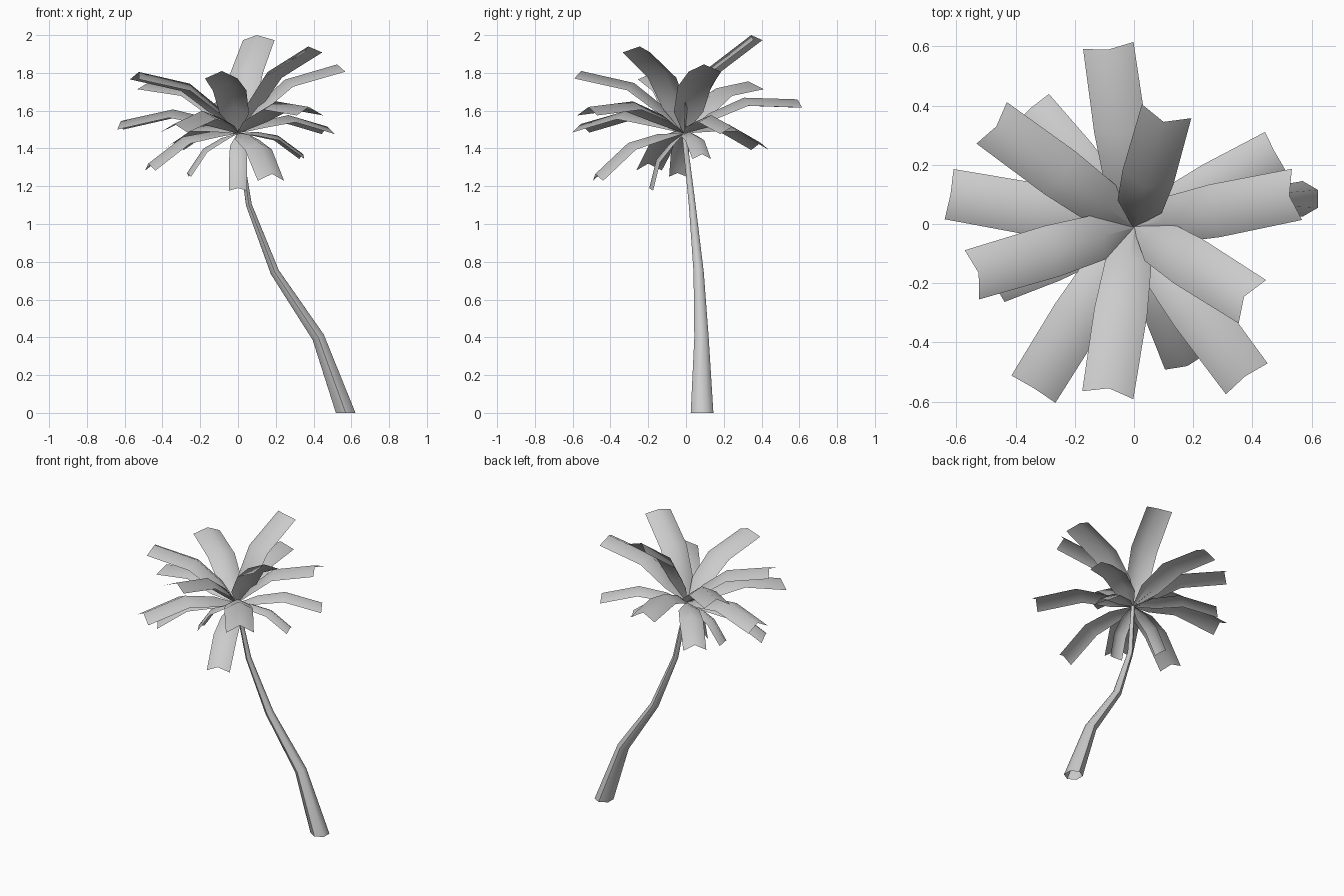
import bpy, bmesh
from math import cos, sin, pi
from mathutils import Vector

if "Cube" in bpy.data.objects:
    bpy.data.objects.remove(bpy.data.objects["Cube"])

CROWN = Vector((0, -0.01, 1.48))


def make_object(name, bm, angle):
    mesh = bpy.data.meshes.new(name)
    bm.to_mesh(mesh)
    bm.free()
    obj = bpy.data.objects.new(name, mesh)
    bpy.context.collection.objects.link(obj)
    bpy.ops.object.select_all(action='DESELECT')
    obj.select_set(True)
    bpy.context.view_layer.objects.active = obj
    bpy.ops.object.shade_smooth_by_angle(angle=angle)
    return obj


def skin(bm, rows, closed=False):
    """Bridge consecutive rows of points with quads."""
    rows = [[bm.verts.new(p) for p in row] for row in rows]
    for a, b in zip(rows, rows[1:]):
        n = len(a)
        for i in range(n if closed else n - 1):
            j = (i + 1) % n
            bm.faces.new((a[i], a[j], b[j], b[i]))


# Trunk: leaning, tapering six-sided tube, open at the bottom
path = [((0.57, 0.085, 0), 0.06), ((0.425, 0.082, 0.40), 0.038),
        ((0.195, 0.067, 0.745), 0.027), ((0.058, 0.033, 1.10), 0.018),
        ((0.0, -0.01, 1.48), 0.012)]
pts = [Vector(p) for p, r in path]
rings = []
for k, (p, r) in enumerate(path):
    if k == 0:
        axis = Vector((0, 0, 1))
    else:
        axis = (pts[min(k + 1, len(pts) - 1)] - pts[k - 1]).normalized()
    u = Vector((0, 1, 0)).cross(axis).normalized()
    v = axis.cross(u)
    rings.append([pts[k] + r * (cos(a) * u + sin(a) * v)
                  for a in (pi / 6 + i * pi / 3 for i in range(6))])
bm = bmesh.new()
skin(bm, rings, closed=True)
make_object("trunk", bm, pi / 3)

# Frond section rows: distance along, arch height, half width, edge drop (unit length)
PROFILE = [(0, 0, 0.008, 0.0), (0.25, 0.10, 0.122, 0.06),
           (0.57, 0.142, 0.14, 0.07), (1, 0, 0.136, 0.072)]


def frond(name, tip):
    chord = Vector(tip) - CROWN
    size = chord.length
    out = chord.normalized()
    side = Vector((0, 0, 1)).cross(out).normalized()
    up = out.cross(side)
    rows = []
    for along, arch, half, drop in PROFILE:
        mid = CROWN + size * (along * out + arch * up)
        rows.append([mid + size * (s * half * side - abs(s) * drop * up)
                     for s in (1, 0, -1)])
    bm = bmesh.new()
    skin(bm, rows)
    make_object(name, bm, pi / 2)


# Ridge tip of every frond: rising, level, then drooping ones
tips = [(0.10, 0.345, 2.00), (0.372, -0.245, 1.94), (0.525, 0.095, 1.845),
        (-0.525, -0.165, 1.805), (-0.085, -0.555, 1.81), (-0.465, 0.33, 1.755),
        (-0.085, 0.59, 1.66), (-0.62, 0.1, 1.545), (-0.338, -0.555, 1.53),
        (0.375, -0.515, 1.62), (0.475, 0.245, 1.515), (-0.345, 0.395, 1.43),
        (-0.475, -0.2, 1.32), (0.345, 0.085, 1.37), (0.18, -0.48, 1.265),
        (0.0, -0.195, 1.19), (-0.27, -0.045, 1.27)]
for i, t in enumerate(tips):
    frond(f"frond_{i + 1}", t)
